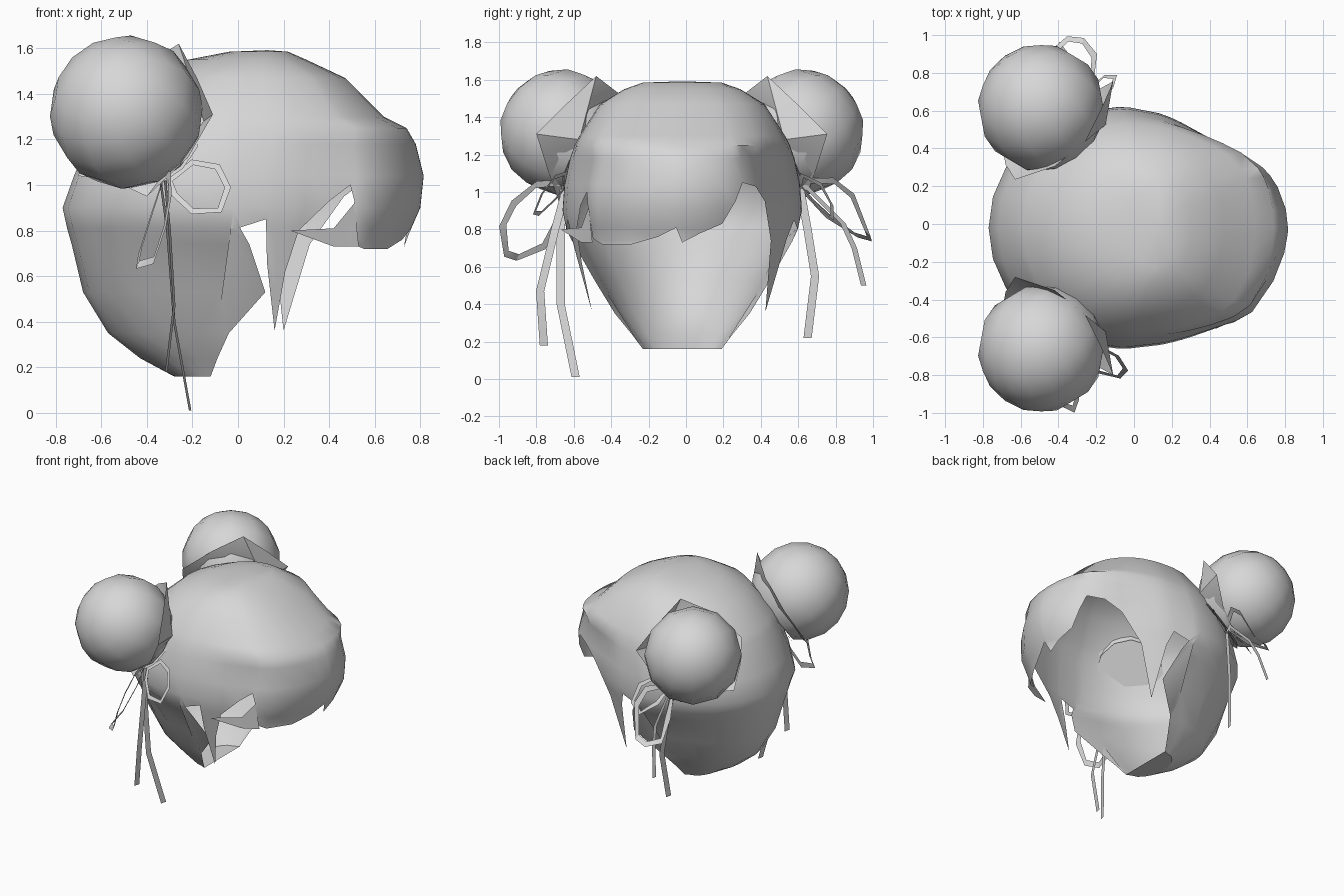
import bpy, bmesh, math
from mathutils import Vector

if "Cube" in bpy.data.objects:
    bpy.data.objects.remove(bpy.data.objects["Cube"])

grey = bpy.data.materials.new("hair_grey")
grey.diffuse_color = (0.68, 0.68, 0.68, 1)
grey.use_nodes = True
grey.node_tree.nodes["Principled BSDF"].inputs["Base Color"].default_value = grey.diffuse_color


def finish(name, bm, angle=60):
    me = bpy.data.meshes.new(name)
    bm.to_mesh(me)
    bm.free()
    ob = bpy.data.objects.new(name, me)
    bpy.context.collection.objects.link(ob)
    me.materials.append(grey)
    bpy.context.view_layer.objects.active = ob
    ob.select_set(True)
    bpy.ops.object.shade_smooth_by_angle(angle=math.radians(angle))
    ob.select_set(False)
    return ob


def mesh(name, verts, faces, angle=60):
    bm = bmesh.new()
    vs = [bm.verts.new(v) for v in verts]
    for f in faces:
        bm.faces.new([vs[i] for i in f])
    return finish(name, bm, angle)


# Hair sections: height, back x, middle x, front x, half width
UPPER = [(1.585, -.04, .12, .22, .21), (1.55, -.22, .05, .30, .31), (1.47, -.40, 0, .47, .44),
         (1.30, -.59, -.05, .64, .55), (1.25, -.62, -.05, .74, .575), (1.18, -.66, -.05, .78, .60),
         (1.04, -.72, -.08, .815, .63), (.90, -.77, -.08, .80, .64)]
BACK = UPPER + [(.81, -.75, .01, .76, .62), (.74, -.73, .05, .73, .59), (.53, -.68, .12, .68, .47),
                (.35, -.57, -.04, .6, .36), (.24, -.43, -.09, .5, .27), (.16, -.28, -.12, .4, .21)]
FRONT = UPPER + [(.74, -.73, -.1, .73, .61), (.36, -.6, -.1, .70, .51)]
# Lower hair edge around the face: angle from the front, height
EDGE = [(-86, .80), (-76, .85), (-74, .66), (-71, .36), (-68, .62), (-65, .8), (-57, .93), (-50, 1.0),
        (-48, .93), (-46, .75), (-38, .72), (-24, .72), (-12, .76), (-3, .81), (0, .73), (9, .78),
        (20, .83), (27, .95), (32, 1.05), (43, 1.03), (52, .95), (60, .74), (68, .36), (72, .75),
        (76, .85), (86, .80)]


def hair_point(deg, z):
    rows = FRONT if abs(deg) < 90 else BACK
    for a, b in zip(rows, rows[1:]):
        if z >= b[0] - 1e-6:
            break
    t = (a[0] - z) / (a[0] - b[0])
    xb, c, xf, w = [p + (q - p) * t for p, q in zip(a[1:], b[1:])]
    rad = math.radians(deg)
    co, si = math.cos(rad), math.sin(rad)
    if abs(deg) < 90:
        low = min(1, max(0, (1.4 - z) / .25))
        # full lobe on the right of the fringe, flatter sweep on the left
        w *= 1 + .16 * low * math.exp(-((deg + 34) / 15) ** 2)
        w *= 1 - .12 * low * math.exp(-((deg - 53) / 18) ** 2)
        if 1.2 < z < 1.56:                 # squarer upper front
            k = 1 + .07 * math.sin(2 * rad) ** 2
            w, xf = w * k, c + (xf - c) * k
    if z < .8 and deg in (105, 255):       # side edges flare outward
        w *= .95
    return Vector((c + co * ((xf - c) if co > 0 else (c - xb)), w * si - .02, z))


# Main hair shell, open below and at the face
columns = EDGE + [(d, .16) for d in range(90, 271, 15)]
levels = [r[0] for r in BACK]
bm = bmesh.new()
crown = bm.verts.new((.13, -.02, 1.592))
grid = [[bm.verts.new(hair_point(d, max(z, h))) for z in levels] for d, h in columns]
for i, col in enumerate(grid):
    nxt = grid[(i + 1) % len(grid)]
    bm.faces.new((crown, col[0], nxt[0]))
    for k in range(len(levels) - 1):
        bm.faces.new((col[k], col[k + 1], nxt[k + 1], nxt[k]))
bm.faces.new([col[-1] for col in grid[len(EDGE):]])   # closed tip of the back hair
bmesh.ops.remove_doubles(bm, verts=bm.verts, dist=.0005)
bmesh.ops.dissolve_degenerate(bm, edges=bm.edges, dist=.0005)
finish("hair_shell", bm)

# Loose strand flicking back from the fringe
mesh("fringe_flick", [(.23, -.67, .80), (.42, -.56, .73), (.53, -.50, .73), (.51, -.52, .92), (.42, -.56, .81)],
     [(0, 1, 4), (1, 2, 3, 4)])


def ribbon(name, pts, width, loop):
    pts = [Vector(p) for p in pts]
    mid = sum(pts, Vector()) / len(pts)
    verts = []
    for p in pts:
        side = (p - mid).normalized() if loop else Vector((.25, 1, 0)).normalized()
        verts += [p - side * width / 2, p + side * width / 2]
    n = len(pts)
    mesh(name, verts, [(2 * i, 2 * i + 1, (2 * i + 3) % (2 * n), (2 * i + 2) % (2 * n))
                       for i in range(n if loop else n - 1)], 30)


for side, label, cy in ((-1, "right", -.66), (1, "left", .615)):
    centre = Vector((-.49, cy, 1.32))
    inward = Vector((.46, -side * .66, -.58)).normalized()
    turn = inward.to_track_quat('Z', 'Y').to_matrix().to_4x4()

    # Round bun, cut flat where it enters the hair
    bm = bmesh.new()
    bmesh.ops.create_uvsphere(bm, u_segments=12, v_segments=9, radius=.338)
    bmesh.ops.bisect_plane(bm, geom=bm.verts[:] + bm.edges[:] + bm.faces[:], plane_co=(0, 0, .25),
                           plane_no=(0, 0, 1), clear_outer=True)
    bmesh.ops.holes_fill(bm, edges=[e for e in bm.edges if e.is_boundary])
    bm.transform(turn)
    bmesh.ops.translate(bm, verts=bm.verts, vec=centre)
    finish(f"{label}_bun", bm, 45)

    # Flat tie ring where the bun meets the hair
    bm = bmesh.new()
    rings = [[bm.verts.new((r * math.cos(a * math.pi / 6), r * math.sin(a * math.pi / 6), .26))
              for a in range(12)] for r in (.195, .235)]
    for a in range(12):
        b = (a + 1) % 12
        bm.faces.new((rings[0][a], rings[1][a], rings[1][b], rings[0][b]))
    bm.transform(turn)
    bmesh.ops.translate(bm, verts=bm.verts, vec=centre)
    finish(f"{label}_bun_tie", bm)

    # Pointed cloth wrapped under the bun
    dy = cy + .66 * -side
    pts = [(-.11, .80, 1.31), (-.18, .64, 1.47), (-.26, .48, 1.62), (-.42, .35, 1.52), (-.63, .28, 1.35),
           (-.68, .36, 1.20), (-.70, .47, 1.04), (-.55, .58, 1.02), (-.40, .68, .95), (-.22, .74, 1.12)]
    verts = [(x, side * y + dy, z) for x, y, z in pts] + [(-.15, .57 * side + dy, 1.28)]
    mesh(f"{label}_bun_cloth", verts, [(i, (i + 1) % 10, 10) for i in range(10)], 30)

# Ribbon bows and tails
ribbon("right_small_loop", [(-.30, -.65, 1.02), (-.2, -.64, 1.1), (-.09, -.70, 1.08), (-.045, -.77, .99),
                            (-.08, -.81, .89), (-.2, -.78, .885), (-.28, -.70, .96)], .03, True)
ribbon("right_large_loop", [(-.32, -.65, 1.05), (-.30, -.80, 1.04), (-.30, -.92, .94), (-.32, -.98, .82),
                            (-.37, -.96, .67), (-.44, -.90, .65), (-.43, -.76, .71), (-.37, -.66, .90)], .04, True)
ribbon("right_short_tail", [(-.32, -.64, 1.02), (-.30, -.70, .8), (-.28, -.78, .47), (-.315, -.76, .18)], .045, False)
ribbon("right_long_tail", [(-.34, -.65, 1.02), (-.31, -.67, .8), (-.28, -.67, .4), (-.21, -.59, .01)], .045, False)
ribbon("left_small_loop", [(-.30, .61, 1.04), (-.2, .62, 1.09), (-.12, .72, 1.04), (-.10, .78, .93),
                           (-.16, .78, .86), (-.25, .70, .93)], .03, True)
ribbon("left_large_loop", [(-.32, .62, 1.06), (-.22, .79, 1.06), (-.21, .89, .98), (-.27, .97, .78),
                           (-.35, .98, .75), (-.43, .91, .77), (-.38, .76, .87), (-.33, .63, 1.0)], .04, True)
ribbon("left_short_tail", [(-.32, .61, 1.02), (-.30, .65, .8), (-.28, .69, .55), (-.31, .65, .22)], .045, False)
ribbon("left_long_tail", [(-.32, .62, 1.05), (-.33, .84, .83), (-.36, .90, .7), (-.40, .95, .5)], .03, False)
